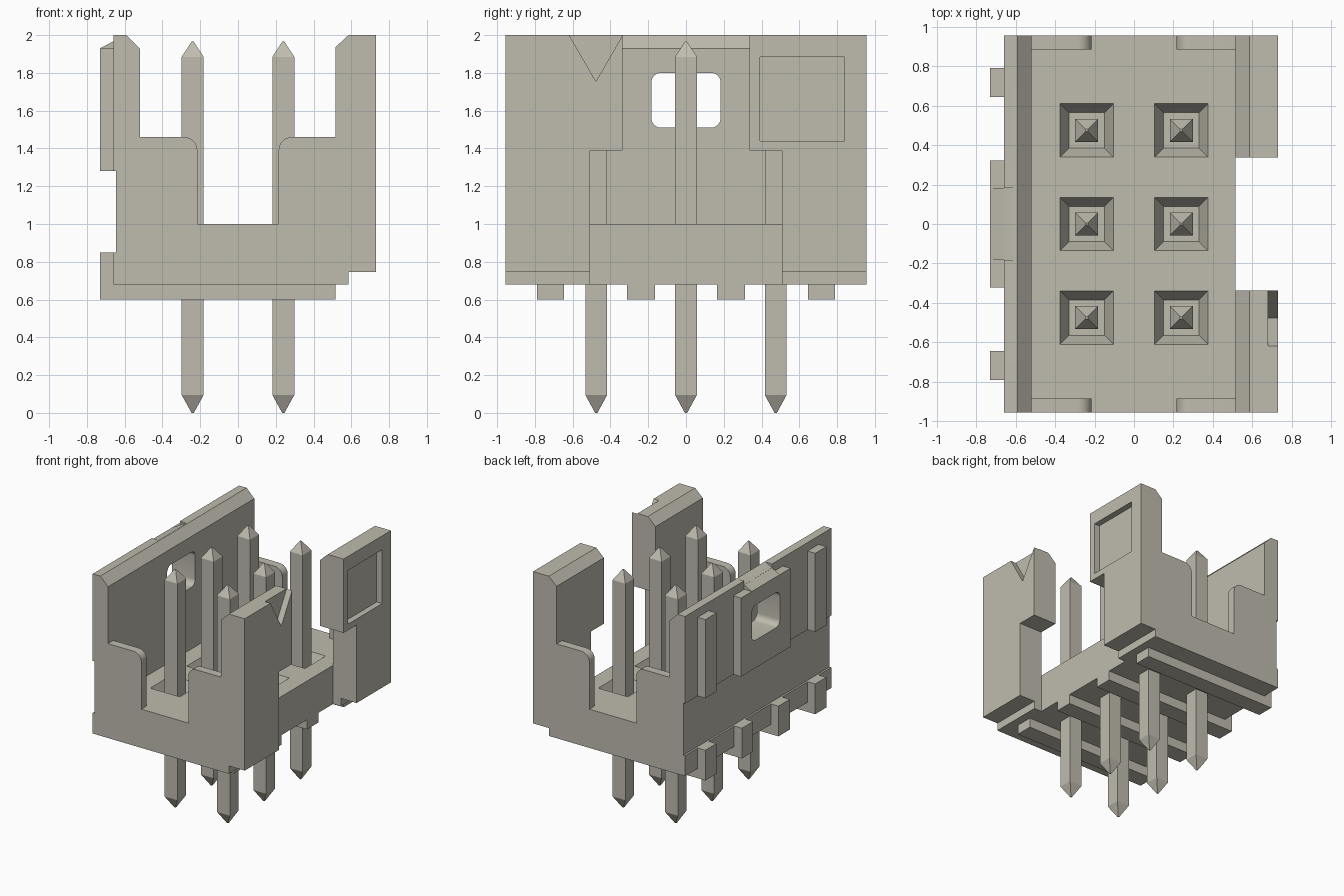
import bpy
import bmesh
import math

cube = bpy.data.objects.get("Cube")
if cube:
    bpy.data.objects.remove(cube, do_unlink=True)

# One flat colour
mat = bpy.data.materials.new("warm_grey")
mat.use_nodes = True
COLOUR = (0.52, 0.50, 0.425, 1.0)
mat.diffuse_color = COLOUR
mat.node_tree.nodes["Principled BSDF"].inputs["Base Color"].default_value = COLOUR


def finish(name, bm):
    bmesh.ops.recalc_face_normals(bm, faces=bm.faces)
    mesh = bpy.data.meshes.new(name)
    bm.to_mesh(mesh)
    bm.free()
    mesh.materials.append(mat)
    obj = bpy.data.objects.new(name, mesh)
    bpy.context.collection.objects.link(obj)
    return obj


def prism(name, pts, axis, a, b):
    """Extrude a profile: (y, z) points along x, or (x, z) points along y."""
    bm = bmesh.new()
    place = (lambda p: (a, p[0], p[1])) if axis == "x" else (lambda p: (p[0], a, p[1]))
    face = bm.faces.new([bm.verts.new(place(p)) for p in pts])
    new = bmesh.ops.extrude_face_region(bm, geom=[face])["geom"]
    shift = (b - a, 0, 0) if axis == "x" else (0, b - a, 0)
    bmesh.ops.translate(bm, vec=shift, verts=[v for v in new if isinstance(v, bmesh.types.BMVert)])
    return finish(name, bm)


def box(name, x0, x1, y0, y1, z0, z1):
    return prism(name, [(x0, z0), (x1, z0), (x1, z1), (x0, z1)], "y", y0, y1)


def stack(name, x, y, levels):
    """Square column through (z, half width) levels."""
    bm = bmesh.new()
    rings = [[bm.verts.new((x + sx * h, y + sy * h, z))
              for sx, sy in ((-1, -1), (1, -1), (1, 1), (-1, 1))] for z, h in levels]
    bm.faces.new(rings[0])
    bm.faces.new(rings[-1])
    for low, high in zip(rings, rings[1:]):
        for i in range(4):
            j = (i + 1) % 4
            bm.faces.new((low[i], low[j], high[j], high[i]))
    return finish(name, bm)


def cut(obj, *cutters):
    bpy.context.view_layer.objects.active = obj
    for cutter in cutters:
        cutter.hide_render = True
        mod = obj.modifiers.new("cut", "BOOLEAN")
        mod.operation = "DIFFERENCE"
        mod.solver = "EXACT"
        mod.object = cutter
        bpy.ops.object.modifier_apply(modifier=mod.name)
        bpy.data.objects.remove(cutter, do_unlink=True)


def arc(cx, cz, r, start, end, n=6):
    return [(cx + r * math.cos(math.radians(start + (end - start) * i / n)),
             cz + r * math.sin(math.radians(start + (end - start) * i / n))) for i in range(n + 1)]


def smooth(obj):
    bpy.ops.object.select_all(action="DESELECT")
    obj.select_set(True)
    bpy.context.view_layer.objects.active = obj
    bpy.ops.object.shade_smooth_by_angle(angle=math.radians(30))


D = 0.955                      # half depth of the housing
PIN_X = (-0.24, 0.24)
PIN_Y = (-0.475, 0.0, 0.475)

# Floor with a tapered well around each pin
floor = box("floor", -0.645, 0.515, -D, D, 0.68, 1.0)
for px in PIN_X:
    for py in PIN_Y:
        cut(floor, stack("well_cutter", px, py, [(0.9, 0.09), (1.05, 0.1575)]))
        stack("pin", px, py, [(0.0, 0.006), (0.095, 0.058), (1.885, 0.058), (1.965, 0.006)])


def window_cutter():
    y, r, z0, z1 = 0.183, 0.05, 1.51, 1.80
    pts = (arc(y - r, z1 - r, r, 0, 90) + arc(r - y, z1 - r, r, 90, 180)
           + arc(r - y, z0 + r, r, 180, 270) + arc(y - r, z0 + r, r, 270, 360))
    return prism("window_cutter", pts, "x", -0.85, -0.4)


# Tall right wall with shallow outer groove, window and sloped lead-in
right_wall = prism("right_wall", [
    (-0.66, 0.68), (-0.52, 0.68), (-0.52, 1.93), (-0.59, 2.0), (-0.66, 2.0),
    (-0.66, 1.28), (-0.645, 1.28), (-0.645, 0.85), (-0.66, 0.85)], "y", -D, D)
ramp_cutter = prism("ramp_cutter", [(-0.73, 1.93), (-0.6, 2.0), (-0.5, 2.054), (-0.73, 2.054)],
                    "y", -0.183, 0.183)
cut(right_wall, window_cutter(), ramp_cutter)
smooth(right_wall)

# Pads on the outside of the right wall
window_pad = box("window_pad", -0.73, -0.66, -0.323, 0.323, 1.28, 1.93)
cut(window_pad, window_cutter())
smooth(window_pad)
prism("window_ramp", [(-0.73, 1.93), (-0.66, 1.93), (-0.66, 1.967)], "y", -0.183, 0.183)
for s in (-1, 1):
    box("outer_pad", -0.73, -0.66, s * 0.645, s * 0.79, 1.28, 1.93)

# Standoff ribs under the floor, turned up at the right side
for s in (-1, 1):
    for y0, y1 in ((0.165, 0.313), (0.645, 0.79)):
        prism("standoff_rib", [(-0.73, 0.60), (0.515, 0.60), (0.515, 0.68), (-0.645, 0.68),
                               (-0.645, 0.85), (-0.73, 0.85)], "y", s * y0, s * y1)

# Left wall with the stepped key slot, square recess and pin one notch
left_wall = prism("left_wall", [
    (0.515, 0.68), (0.585, 0.68), (0.585, 0.745), (0.73, 0.745), (0.73, 2.0),
    (0.585, 2.0), (0.515, 1.935)], "y", -D, D)
cut(left_wall,
    prism("slot_cutter", [(-0.507, 0.5), (0.507, 0.5), (0.507, 1.39), (0.337, 1.39), (0.337, 2.2),
                          (-0.337, 2.2), (-0.337, 1.39), (-0.507, 1.39)], "x", 0.4, 0.9),
    box("recess_cutter", 0.68, 0.9, 0.392, 0.84, 1.44, 1.885),
    prism("notch_cutter", [(-0.477, 1.755), (-0.3353, 2.0), (-0.3353, 2.1), (-0.6187, 2.1),
                           (-0.6187, 2.0)], "x", 0.68, 0.9))

# Low end walls, front and back, each side of the central gap
for end, y0, y1 in (("front", -D, -0.885), ("back", 0.885, D)):
    for s in (-1, 1):
        edge = arc(0.285, 1.39, 0.07, 180, 90)
        outer = 0.515 if s > 0 else 0.52
        pts = [(s * x, z) for x, z in [(outer, 1.0), (0.215, 1.0)] + edge + [(outer, 1.46)]]
        smooth(prism(end + "_wall_" + ("left" if s > 0 else "right"), pts, "y", y0, y1))
